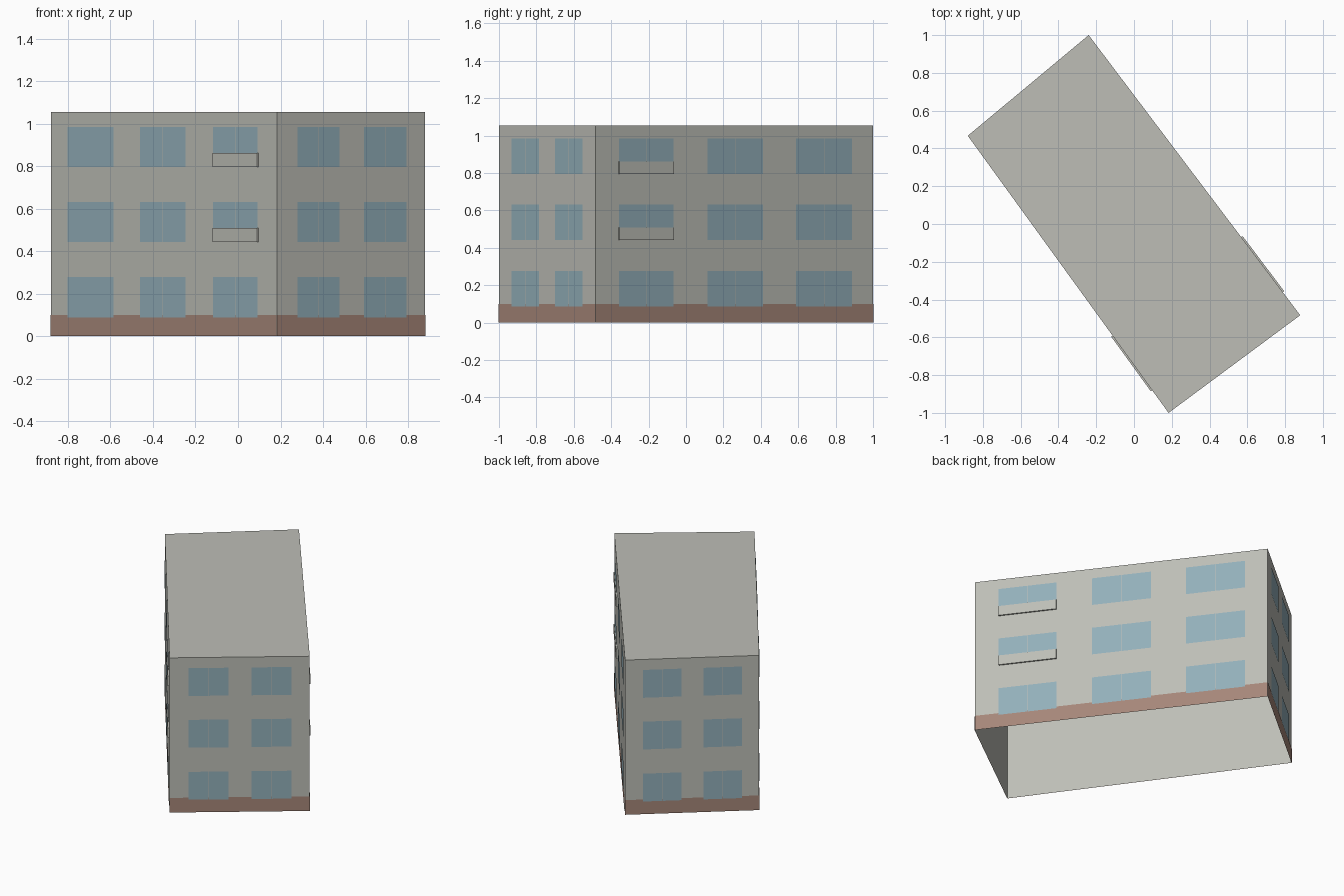
import bpy
import bmesh
from mathutils import Vector

cube = bpy.data.objects.get("Cube")
if cube:
    bpy.data.objects.remove(cube, do_unlink=True)


def material(name, rgb):
    mat = bpy.data.materials.new(name)
    mat.use_nodes = True
    color = (*rgb, 1.0)
    mat.diffuse_color = color
    mat.node_tree.nodes["Principled BSDF"].inputs["Base Color"].default_value = color
    return mat


PLASTER = material("grey plaster", (0.51, 0.515, 0.47))
BRICK = material("red brown plinth", (0.38, 0.24, 0.19))
GLASS = material("blue grey glass", (0.29, 0.43, 0.49))

HEIGHT = 1.055
PLINTH_TOP = 0.10
FLOORS = (0.087, 0.442, 0.795)
WINDOW_HEIGHT = 0.19
PARAPET_HEIGHT = 0.066
GAP = 0.003

# Footprint corners, counter-clockwise from the rear
CORNERS = [Vector(c) for c in
           ((-0.24, 1, 0), (-0.88, 0.467, 0), (0.183, -1, 0), (0.88, -0.483, 0))]
SHORT_BAYS = ((0.135, 0.42), (0.585, 0.87))
LONG_BAYS = ((0.077, 0.279), (0.398, 0.599), (0.721, 0.918))
FLIPPED_BAYS = tuple((1 - b, 1 - a) for a, b in LONG_BAYS)

# Wall name, bays, and the bay that has parapets
WALLS = (("back", SHORT_BAYS, None), ("left_long", LONG_BAYS, LONG_BAYS[-1]),
         ("front", SHORT_BAYS, None), ("right_long", FLIPPED_BAYS, FLIPPED_BAYS[-1]))


def finish(name, bm, mat):
    mesh = bpy.data.meshes.new(name)
    bm.to_mesh(mesh)
    bm.free()
    mesh.materials.append(mat)
    obj = bpy.data.objects.new(name, mesh)
    bpy.context.collection.objects.link(obj)
    return obj


def plate(bm, start, end, a, b, low, high, offset):
    """Upright rectangle along a wall, set just outside it."""
    along = end - start
    out = along.cross(Vector((0, 0, 1))).normalized() * offset
    points = [start + along * t + out + Vector((0, 0, z))
              for t, z in ((a, low), (b, low), (b, high), (a, high))]
    return bm.faces.new([bm.verts.new(p) for p in points])


# Building shell: walls and flat roof, open underneath
bm = bmesh.new()
lower = [bm.verts.new(c) for c in CORNERS]
upper = [bm.verts.new(c + Vector((0, 0, HEIGHT))) for c in CORNERS]
for i in range(4):
    j = (i + 1) % 4
    bm.faces.new((lower[i], lower[j], upper[j], upper[i]))
bm.faces.new(upper)
finish("walls_and_roof", bm, PLASTER)

plinth = bmesh.new()
for i, (side, bays, parapet_bay) in enumerate(WALLS):
    start, end = CORNERS[i], CORNERS[(i + 1) % 4]
    length = (end - start).length

    # Painted plinth band
    plate(plinth, start, end, 0, 1, 0, PLINTH_TOP, 0.002)

    # Two panes per window, with a narrow gap between them
    panes = bmesh.new()
    for a, b in bays:
        middle, half_gap = (a + b) / 2, GAP / 2 / length
        for z in FLOORS:
            for left, right in ((a, middle - half_gap), (middle + half_gap, b)):
                plate(panes, start, end, left, right, z, z + WINDOW_HEIGHT, 0.004)
    finish(side + "_windows", panes, GLASS)

    # Parapet panels across the upper windows
    if parapet_bay:
        panels = bmesh.new()
        a, b = parapet_bay
        for z in FLOORS[1:]:
            face = plate(panels, start, end, a, b, z, z + PARAPET_HEIGHT, 0)
            normal = (end - start).cross(Vector((0, 0, 1))).normalized()
            new = bmesh.ops.extrude_face_region(panels, geom=[face])["geom"]
            bmesh.ops.translate(panels, vec=normal * 0.009,
                                verts=[v for v in new if isinstance(v, bmesh.types.BMVert)])
        bmesh.ops.recalc_face_normals(panels, faces=panels.faces)
        finish(side + "_parapets", panels, PLASTER)

finish("plinth", plinth, BRICK)
